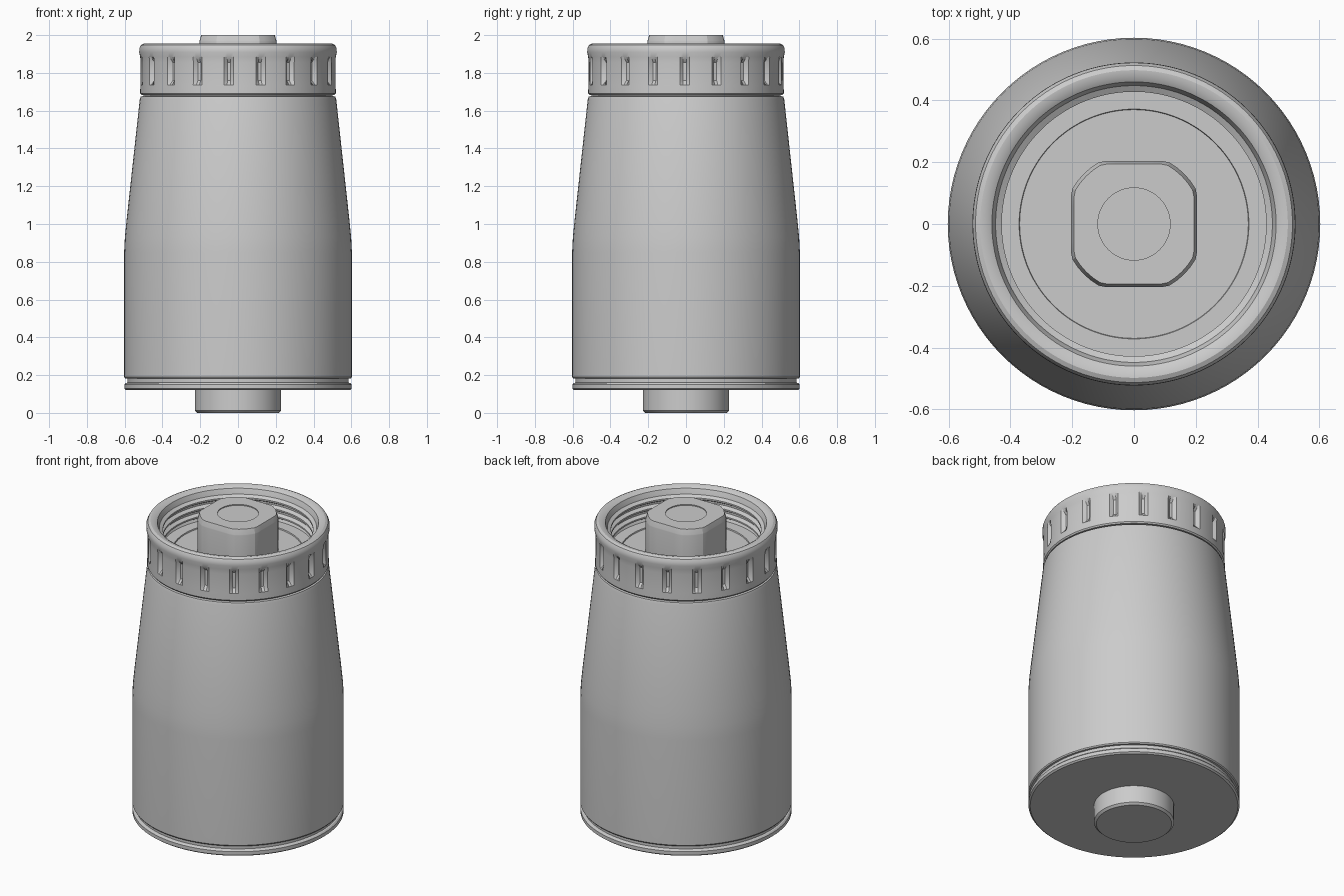
import bpy, bmesh, math

cube = bpy.data.objects.get("Cube")
if cube:
    bpy.data.objects.remove(cube, do_unlink=True)

grey = bpy.data.materials.new("plain_grey")
GREY = (0.6, 0.6, 0.6, 1)
grey.use_nodes = True
grey.diffuse_color = GREY
grey.node_tree.nodes["Principled BSDF"].inputs["Base Color"].default_value = GREY


def loft(name, profile, point, count, angle=30):
    """Skin rings made by point(radius, step) and cap both ends."""
    bm = bmesh.new()
    rings = []
    for level, (r, z) in enumerate(profile):
        rings.append([bm.verts.new((*point(r, k, z), z)) for k in range(count)])
    for a, b in zip(rings, rings[1:]):
        for k in range(count):
            n = (k + 1) % count
            bm.faces.new((a[k], a[n], b[n], b[k]))
    bm.faces.new(rings[0][::-1])
    bm.faces.new(rings[-1])
    bmesh.ops.recalc_face_normals(bm, faces=bm.faces)
    mesh = bpy.data.meshes.new(name)
    bm.to_mesh(mesh)
    bm.free()
    mesh.materials.append(grey)
    obj = bpy.data.objects.new(name, mesh)
    bpy.context.collection.objects.link(obj)
    bpy.ops.object.select_all(action="DESELECT")
    obj.select_set(True)
    bpy.context.view_layer.objects.active = obj
    bpy.ops.object.shade_smooth_by_angle(angle=math.radians(angle))
    return obj


def polar(count):
    def point(r, k, z):
        a = math.tau * k / count
        return r * math.cos(a), r * math.sin(a)
    return point


# Bottom stub
loft("bottom_stub", [(0.215, 0), (0.228, 0.012), (0.228, 0.13)], polar(64), 64)

# Base plate below the groove
loft("base_plate", [(0.592, 0.12), (0.602, 0.128), (0.602, 0.15), (0.594, 0.158),
                    (0.585, 0.16), (0.585, 0.2)], polar(96), 96)

# Tapered housing
loft("housing", [(0.585, 0.183), (0.598, 0.183), (0.603, 0.19), (0.603, 0.85),
                 (0.599, 0.93), (0.59, 1.02), (0.52, 1.66), (0.515, 1.675),
                 (0.5, 1.677), (0.5, 1.7)], polar(96), 96)

# Collar with grip dents outside and a threaded recess inside
DENTS, STEPS = 19, 10


def dented(r, k, z):
    if r > 0.5 and 1.74 < z < 1.88 and k % STEPS < 2:
        r -= 0.022
    a = math.tau * (k - 0.5) / (DENTS * STEPS) - math.radians(95.5)
    return r * math.cos(a), r * math.sin(a)


collar = [(0.5, 1.684), (0.512, 1.684), (0.518, 1.692), (0.517, 1.735),
          (0.516, 1.76), (0.516, 1.855), (0.518, 1.885), (0.523, 1.91),
          (0.522, 1.932), (0.513, 1.948), (0.498, 1.955), (0.478, 1.953),
          (0.46, 1.942), (0.451, 1.92)]
for i in range(3):
    z = 1.91 - i * 0.045
    collar += [(0.448, z), (0.428, z - 0.012), (0.428, z - 0.022), (0.448, z - 0.034)]
collar += [(0.44, 1.772), (0.372, 1.772), (0.37, 1.765)]
loft("threaded_collar", collar, dented, DENTS * STEPS)

# Central hub: a disc with four flats and a shallow round dimple on top
HUB = 48


def flatted(r, k, z):
    a = math.tau * k / HUB
    if r < 0.15:
        return r * math.cos(a), r * math.sin(a)
    flat = r * 0.89
    return tuple(max(-flat, min(flat, r * f(a))) for f in (math.cos, math.sin))


loft("hub", [(0.23, 1.75), (0.23, 1.965), (0.229, 1.97), (0.219, 2.0), (0.117, 2.0),
             (0.117, 1.994)], flatted, HUB, 20)
